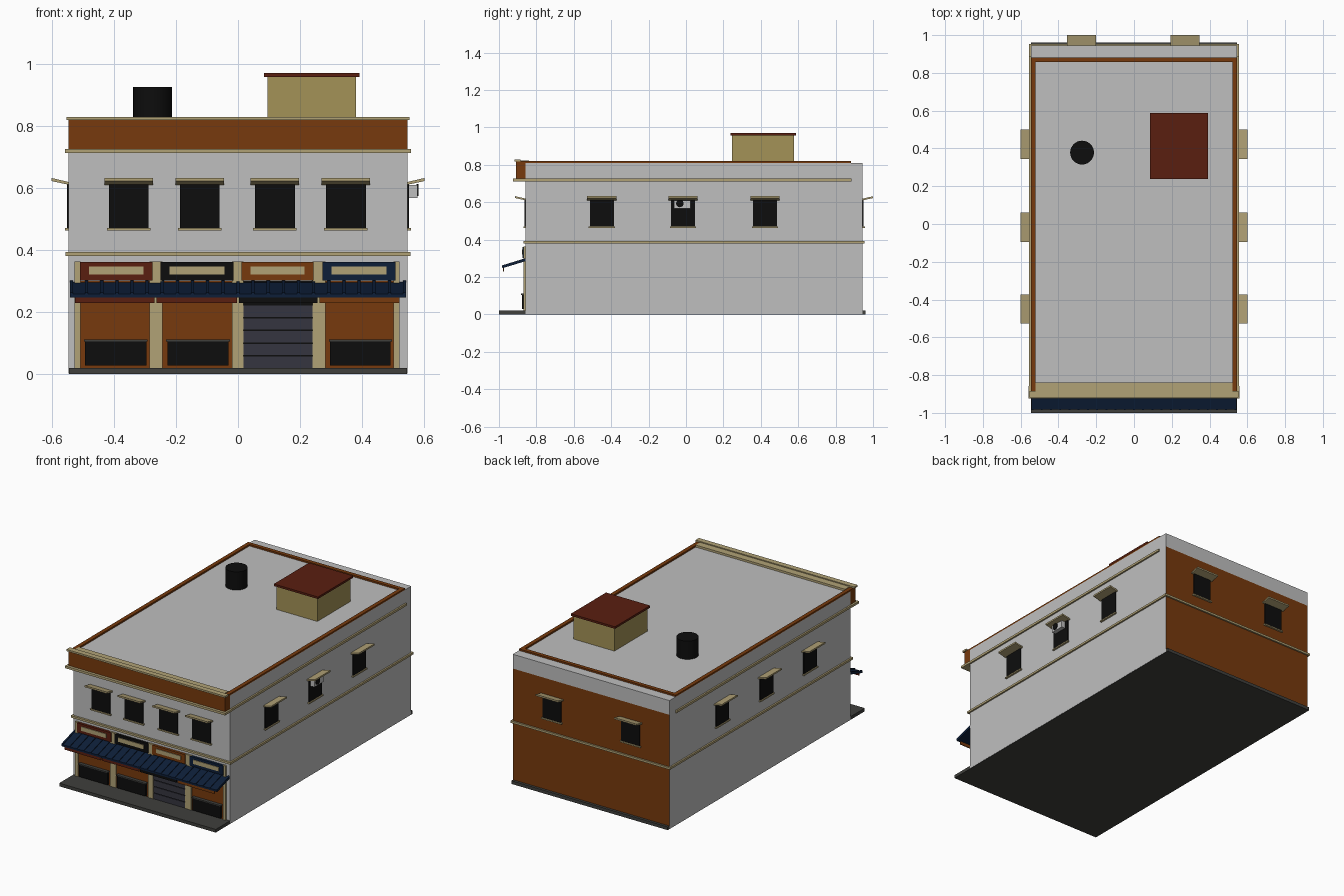
import bpy, bmesh, math
from mathutils import Matrix, Vector

cube = bpy.data.objects.get("Cube")
if cube:
    bpy.data.objects.remove(cube)


def material(name, *rgb):
    m = bpy.data.materials.new(name)
    m.use_nodes = True
    m.diffuse_color = (*rgb, 1)
    bsdf = m.node_tree.nodes["Principled BSDF"]
    bsdf.inputs["Base Color"].default_value = (*rgb, 1)
    bsdf.inputs["Roughness"].default_value = 0.8
    return m


WALL = material("wall_grey", 0.52, 0.52, 0.52)
BROWN = material("rust_brown", 0.184, 0.042, 0.004)
TAN = material("trim_tan", 0.44, 0.36, 0.18)
OCHRE = material("stair_ochre", 0.37, 0.29, 0.095)
RED = material("dark_red", 0.102, 0.013, 0.005)
NAVY = material("awning_navy", 0.004, 0.013, 0.04)
BLACK = material("black", 0.004, 0.004, 0.004)
SHUTTER = material("shutter_slate", 0.035, 0.035, 0.05)
SLAB = material("slab_grey", 0.05, 0.05, 0.045)


def prism(name, profile, u0, u1, mat, place=Matrix()):
    """Extrude a closed (depth, height) profile along x."""
    bm = bmesh.new()
    ends = [[bm.verts.new(place @ Vector((u, d, z))) for d, z in profile] for u in (u0, u1)]
    bm.faces.new(ends[0])
    bm.faces.new(ends[1][::-1])
    n = len(profile)
    for i in range(n):
        j = (i + 1) % n
        bm.faces.new((ends[0][i], ends[1][i], ends[1][j], ends[0][j]))
    bmesh.ops.recalc_face_normals(bm, faces=bm.faces)
    me = bpy.data.meshes.new(name)
    bm.to_mesh(me)
    bm.free()
    me.materials.append(mat)
    ob = bpy.data.objects.new(name, me)
    bpy.context.collection.objects.link(ob)
    return ob


def box(name, x, y, z, mat, place=Matrix()):
    profile = [(y[0], z[0]), (y[1], z[0]), (y[1], z[1]), (y[0], z[1])]
    return prism(name, profile, x[0], x[1], mat, place)


def cylinder(name, radius, depth, mat, location, rotation=(0, 0, 0), sides=32):
    bpy.ops.mesh.primitive_cylinder_add(vertices=sides, radius=radius, depth=depth,
                                        location=location, rotation=rotation)
    ob = bpy.context.object
    ob.name = name
    ob.data.materials.append(mat)
    bpy.ops.object.shade_smooth_by_angle()


W, FRONT, BACK, ROOF = 0.546, -0.857, 0.944, 0.81

# Ground slab and main body, whose back wall is brown up to the upper band
box("ground_slab", (-W + 0.001, W - 0.001), (-1, 0.96), (0, 0.02), SLAB)
body = box("body", (-W, W), (FRONT, BACK), (0.002, 0.72), WALL)
body.data.materials.append(BROWN)
for face in body.data.polygons:
    face.material_index = int(face.normal.y > 0.5)
box("upper_body", (-W, W), (FRONT, BACK), (0.72, ROOF), WALL)

# Horizontal bands
box("lower_band_front", (-0.556, 0.556), (-0.87, FRONT), (0.38, 0.393), TAN)
box("lower_band_back", (-0.556, 0.556), (BACK, BACK + 0.01), (0.38, 0.393), TAN)
box("upper_band_front", (-0.558, 0.558), (-0.925, FRONT), (0.712, 0.726), TAN)
for side, s in (("left", 1), ("right", -1)):
    xs = sorted((s * W, s * 0.556))
    box(side + "_lower_band", xs, (FRONT, BACK), (0.38, 0.393), TAN)
    box(side + "_upper_band", xs, (FRONT, 0.886), (0.712, 0.726), TAN)
    box(side + "_roof_rim", sorted((s * W, s * 0.521)), (FRONT, 0.882), (ROOF, 0.82), BROWN)
box("back_roof_rim", (-0.521, 0.521), (0.858, 0.882), (ROOF, 0.82), BROWN)

# Front parapet with its coping
box("parapet", (-W, W), (-0.908, FRONT), (0.726, 0.82), BROWN)
box("coping", (-0.553, 0.553), (-0.918, -0.884), (0.818, 0.829), TAN)
box("coping_step", (-0.521, 0.521), (-0.884, -0.84), (ROOF, 0.823), TAN)

# Roof stair house and water tank
box("stair_house", (0.095, 0.381), (0.245, 0.577), (ROOF, 0.957), OCHRE)
box("stair_house_lid", (0.084, 0.391), (0.237, 0.587), (0.957, 0.97), RED)
cylinder("water_tank", 0.063, 0.115, BLACK, (-0.275, 0.378, ROOF + 0.0575))


# Windows: pane, sill and a hood that tilts up away from the wall
def window(name, place):
    box(name + "_pane", (-0.064, 0.064), (-0.006, 0), (0.47, 0.613), BLACK, place)
    box(name + "_sill", (-0.07, 0.07), (-0.012, 0), (0.463, 0.471), TAN, place)
    hood = [(0, 0.61), (0, 0.619), (-0.056, 0.632), (-0.056, 0.622)]
    prism(name + "_hood", hood, -0.078, 0.078, TAN, place)


for i, x in enumerate((-0.352, -0.123, 0.119, 0.348)):
    window(f"front_window_{i}", Matrix.Translation((x, FRONT, 0)))
for i, x in enumerate((-0.278, 0.27)):
    window(f"back_window_{i}", Matrix.Translation((x, BACK, 0)) @ Matrix.Rotation(math.pi, 4, "Z"))
for i, y in enumerate((-0.45, -0.016, 0.422)):
    for side, s in (("left", 1), ("right", -1)):
        turn = Matrix.Rotation(s * math.pi / 2, 4, "Z")
        window(f"{side}_window_{i}", Matrix.Translation((s * W, y, 0)) @ turn)

# Air conditioner in a side window
box("air_conditioner", (W, 0.578), (-0.065, 0.024), (0.567, 0.61), WALL)
cylinder("air_conditioner_fan", 0.02, 0.006, BLACK, (0.579, -0.033, 0.593), (0, math.pi / 2, 0))

# Shop front pillars
pillars = ((-0.527, -0.508), (-0.285, -0.243), (-0.02, 0.017), (0.24, 0.282), (0.502, 0.521))
for i, xs in enumerate(pillars):
    box(f"pillar_{i}", xs, (-0.868, FRONT), (0.02, 0.362), TAN)

# Shop bays, signs and awning valances
signs = ((-0.51, -0.275), (-0.25, -0.015), (0.012, 0.243), (0.272, 0.508))
valances = ((-0.525, -0.27), (-0.263, -0.003), (0.003, 0.256), (0.263, 0.521))
sign_colours = (RED, BLACK, BROWN, NAVY)
valance_colours = (RED, RED, BLACK, BROWN)
for i in range(4):
    left, right = pillars[i][1], pillars[i + 1][0]
    is_shutter = i == 2
    box(f"shop_bay_{i}", (left, right), (-0.861, FRONT), (0.02, 0.3),
        BLACK if is_shutter else BROWN)
    if is_shutter:
        for k in range(5):
            z = 0.02 + k * 0.041
            box(f"shutter_slat_{k}", (left, right), (-0.865, FRONT), (z, z + 0.036), SHUTTER)
    else:
        box(f"counter_{i}", (left + 0.015, right - 0.01), (-0.878, FRONT), (0.028, 0.105), BLACK)
        box(f"counter_top_{i}", (left + 0.011, right - 0.006), (-0.882, FRONT), (0.105, 0.111), SLAB)
    a, b = signs[i]
    box(f"sign_{i}", (a, b), (-0.873, FRONT), (0.301, 0.361), sign_colours[i])
    box(f"sign_plate_{i}", (a + 0.029, b - 0.029), (-0.877, -0.872), (0.32, 0.346), TAN)
    box(f"valance_{i}", valances[i], (-0.979, -0.974), (0.229, 0.252), valance_colours[i])

# Sloping awning with ribs
awning = [(FRONT, 0.285), (FRONT, 0.296), (-0.982, 0.258), (-0.982, 0.247)]
prism("awning", awning, -0.542, 0.542, NAVY)
rib = [(FRONT, 0.294), (FRONT, 0.301), (-0.984, 0.262), (-0.984, 0.25)]
for k in range(23):
    x = -0.537 + k * 0.0488
    prism(f"awning_rib_{k}", rib, x - 0.005, x + 0.005, NAVY)
